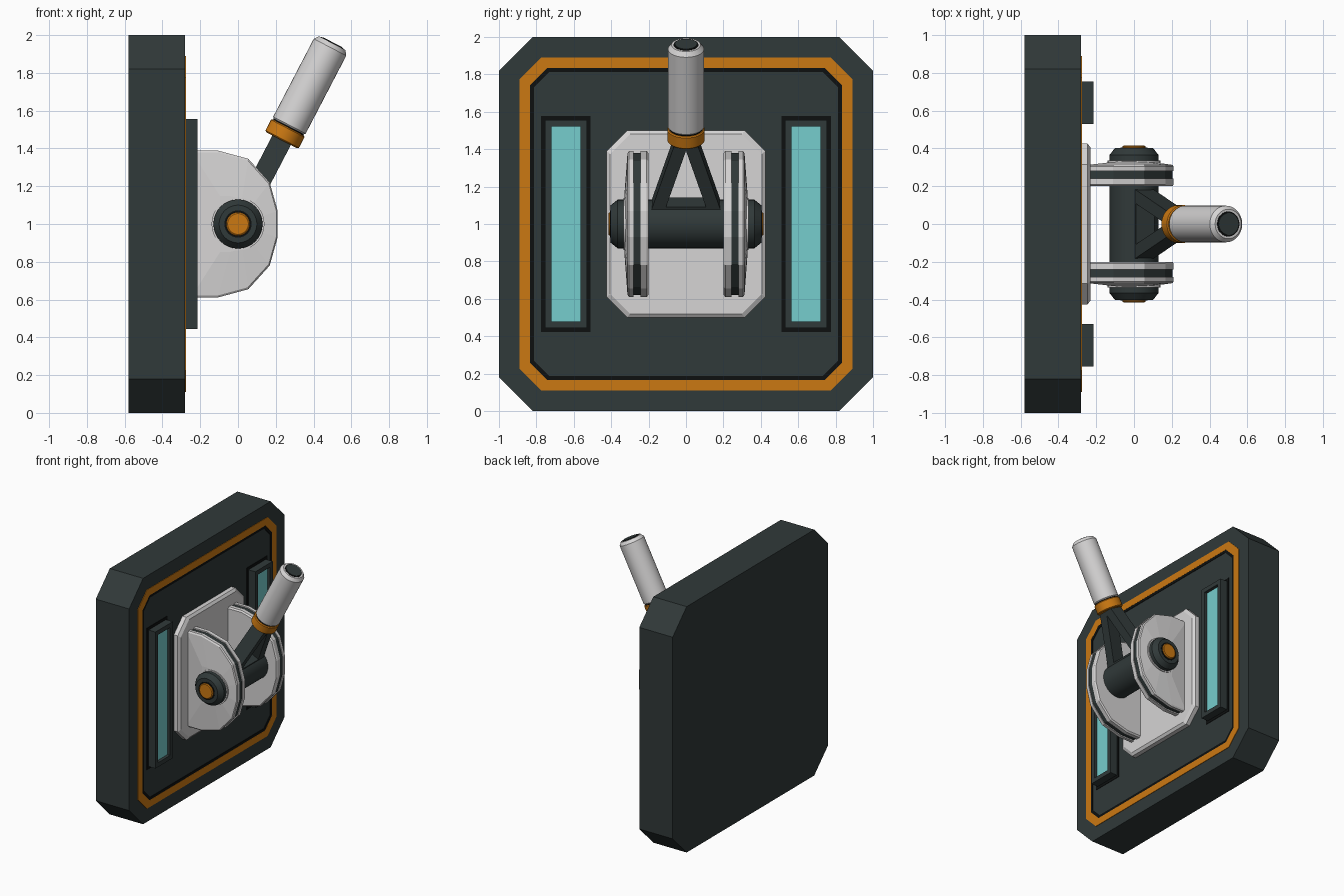
import bpy, bmesh
from math import radians, cos, sin, pi
from mathutils import Matrix, Vector

if "Cube" in bpy.data.objects:
    bpy.data.objects.remove(bpy.data.objects["Cube"], do_unlink=True)


def material(name, r, g, b):
    m = bpy.data.materials.new(name)
    m.use_nodes = True
    m.diffuse_color = (r, g, b, 1)
    m.node_tree.nodes["Principled BSDF"].inputs["Base Color"].default_value = (r, g, b, 1)
    return m


SLATE = material("dark slate", 0.03, 0.041, 0.041)
BLACK = material("black", 0.004, 0.005, 0.005)
WHITE = material("light grey", 0.67, 0.66, 0.66)
ORANGE = material("orange", 0.6, 0.19, 0.006)
TEAL = material("teal", 0.18, 0.61, 0.61)


def loft(name, rings, mat, closed=False, smooth=False, matrix=Matrix()):
    """Bridge equal-length point rings; cap the ends unless closed into a loop."""
    bm = bmesh.new()
    loops = [[bm.verts.new(matrix @ Vector(p)) for p in ring] for ring in rings]
    n = len(loops[0])
    pairs = list(zip(loops, loops[1:]))
    if closed:
        pairs.append((loops[-1], loops[0]))
    else:
        bm.faces.new(loops[0])
        bm.faces.new(loops[-1])
    for a, b in pairs:
        for i in range(n):
            j = (i + 1) % n
            bm.faces.new((a[i], a[j], b[j], b[i]))
    bmesh.ops.recalc_face_normals(bm, faces=bm.faces)
    mesh = bpy.data.meshes.new(name)
    bm.to_mesh(mesh)
    bm.free()
    mesh.materials.append(mat)
    ob = bpy.data.objects.new(name, mesh)
    bpy.context.scene.collection.objects.link(ob)
    if smooth:
        bpy.ops.object.select_all(action='DESELECT')
        ob.select_set(True)
        bpy.context.view_layer.objects.active = ob
        bpy.ops.object.shade_smooth_by_angle(angle=radians(30))
    return ob


def outline(x, hy, hz, c=0, y=0, z=1):
    """Rectangle facing x, with corners cut by c."""
    pts = []
    for sy, sz in ((1, 1), (-1, 1), (-1, -1), (1, -1)):
        if c:
            corner = [(sy * hy, sz * (hz - c)), (sy * (hy - c), sz * hz)]
            pts += corner if sy * sz > 0 else corner[::-1]
        else:
            pts.append((sy * hy, sz * hz))
    return [(x, y + a, z + b) for a, b in pts]


def frame(name, x0, x1, outer, inner, mat, y=0):
    """Border between two outlines, each given as (hy, hz, c)."""
    loft(name, [outline(x0, *outer, y=y), outline(x1, *outer, y=y),
                outline(x1, *inner, y=y), outline(x0, *inner, y=y)], mat, closed=True)


def lathe(name, profile, mat, matrix, sides=32):
    """Turn (radius, height) pairs about local z."""
    rings = [[(r * cos(2 * pi * i / sides), r * sin(2 * pi * i / sides), h)
              for i in range(sides)] for r, h in profile]
    return loft(name, rings, mat, smooth=True, matrix=matrix)


# Wall slab with its inlaid border
FACE = -0.28
loft("wall_slab", [outline(-0.58, 1, 1, 0.18), outline(FACE, 1, 1, 0.18)], SLATE)
frame("orange_border", FACE - 0.01, FACE + 0.004, (0.89, 0.89, 0.115), (0.833, 0.833, 0.09), ORANGE)
frame("border_shadow_line", FACE - 0.01, FACE + 0.003, (0.833, 0.833, 0.09), (0.812, 0.812, 0.08), BLACK)

# Mounting plate with a bevelled front edge
loft("mounting_plate", [outline(FACE - 0.01, 0.425, 0.5, 0.11), outline(-0.245, 0.425, 0.5, 0.11),
                        outline(-0.23, 0.405, 0.48, 0.105)], WHITE)

# Ear profile around the pivot, as (x, z - 1)
EAR = [(-0.25, 0.39), (-0.11, 0.39), (0.055, 0.345), (0.168, 0.22), (0.21, 0.07),
       (0.21, -0.07), (0.168, -0.22), (0.055, -0.345), (-0.11, -0.39), (-0.25, -0.39)]


def ear_layer(name, steps, side, mat):
    rings = [[(x * k, side * y, 1 + z * k) for x, z in EAR] for k, y in steps]
    loft(name, rings, mat)


PIVOT = Matrix.Translation((0, 0, 1))
for side, label in ((1, "left"), (-1, "right")):
    # Lamp strip in a raised housing
    y = side * 0.642
    loft(label + "_lamp_outline", [outline(FACE - 0.01, 0.132, 0.577, y=y),
                                   outline(FACE + 0.003, 0.132, 0.577, y=y)], BLACK)
    frame(label + "_lamp_housing", FACE, -0.215, (0.112, 0.555, 0), (0.077, 0.52, 0), SLATE, y)
    loft(label + "_lamp", [outline(FACE, 0.078, 0.521, y=y), outline(-0.24, 0.078, 0.521, y=y)], TEAL)

    # Ear: two pale plates around a dark core
    ear_layer(label + "_ear_inner_plate", [(0.97, 0.2), (1, 0.21), (1, 0.242)], side, WHITE)
    ear_layer(label + "_ear_core", [(0.975, 0.24), (0.975, 0.282)], side, SLATE)
    ear_layer(label + "_ear_outer_plate", [(1, 0.28), (1, 0.305), (0.97, 0.313), (0.38, 0.33)], side, WHITE)

    # Hub stack pointing outward
    outward = PIVOT @ Matrix.Rotation(radians(-90 * side), 4, 'X')
    lathe(label + "_hub_washer", [(0.14, 0.31), (0.14, 0.335)], WHITE, outward)
    lathe(label + "_hub", [(0.13, 0.31), (0.13, 0.365), (0.1, 0.403)], SLATE, outward)
    lathe(label + "_hub_ring", [(0.072, 0.4), (0.072, 0.405)], BLACK, outward)
    lathe(label + "_hub_cap", [(0.062, 0.4), (0.062, 0.41), (0.055, 0.415)], ORANGE, outward)

# Axle between the ears
lathe("axle", [(0.13, -0.21), (0.13, 0.21)], SLATE, PIVOT @ Matrix.Rotation(radians(90), 4, 'X'))

# Lever, built upright about the pivot and tilted forward
LEVER = PIVOT @ Matrix.Rotation(radians(27.5), 4, 'Y')


def yoke_part(name, pts):
    rings = [[(x, y, t) for y, t in pts] for x in (-0.055, 0.055)]
    loft(name, rings, SLATE, matrix=LEVER)


for side, label in ((1, "left"), (-1, "right")):
    leg = [(0.195, 0.08), (0.11, 0.12), (0, 0.47), (0, 0.51), (0.06, 0.51)]
    yoke_part(label + "_yoke_leg", [(side * y, t) for y, t in leg])
yoke_part("yoke_crossbar", [(-0.195, 0.08), (0.195, 0.08), (0.11, 0.13), (-0.11, 0.13)])

lathe("collar", [(0.092, 0.5), (0.1, 0.507), (0.1, 0.57), (0.094, 0.576)], ORANGE, LEVER)
lathe("collar_gap", [(0.09, 0.57), (0.09, 0.59)], BLACK, LEVER)
lathe("grip", [(0.09, 0.582), (0.097, 0.59), (0.097, 1.055), (0.078, 1.08)], WHITE, LEVER)
lathe("grip_end_ring", [(0.066, 1.07), (0.066, 1.082)], BLACK, LEVER)
lathe("grip_end_cap", [(0.058, 1.07), (0.058, 1.085)], SLATE, LEVER)
